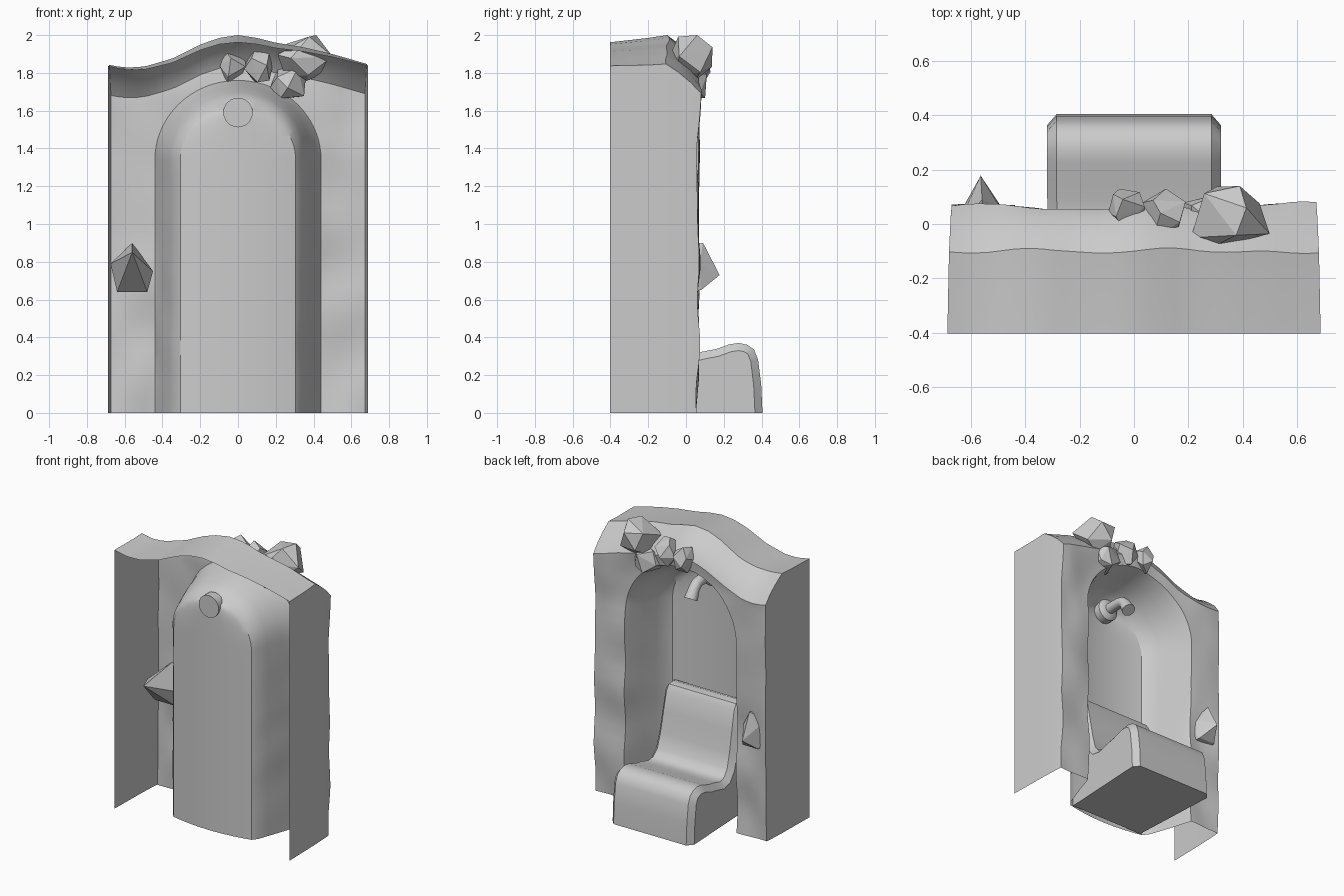
import bpy, bmesh, math, random
from mathutils import Vector, noise

if "Cube" in bpy.data.objects:
    bpy.data.objects.remove(bpy.data.objects["Cube"])

random.seed(4)
SPRING = 1.34


def finish(name, bm, angle=None):
    bmesh.ops.remove_doubles(bm, verts=bm.verts, dist=0.0005)
    bmesh.ops.recalc_face_normals(bm, faces=bm.faces)
    me = bpy.data.meshes.new(name)
    bm.to_mesh(me)
    bm.free()
    ob = bpy.data.objects.new(name, me)
    bpy.context.collection.objects.link(ob)
    if angle:
        bpy.ops.object.select_all(action='DESELECT')
        ob.select_set(True)
        bpy.context.view_layer.objects.active = ob
        bpy.ops.object.shade_smooth_by_angle(angle=math.radians(angle))
    return ob


def bridge(bm, rings, closed=False):
    rows = [[bm.verts.new(p) for p in r] for r in rings]
    for a, b in zip(rows, rows[1:]):
        n = len(a)
        for i in range(n if closed else n - 1):
            j = (i + 1) % n
            bm.faces.new((a[i], a[j], b[j], b[i]))
    return rows


# --- Grotto shell: arch-shaped rings from niche back out to the wall edges ---
CREST = [(-.7, 1.845), (-.6, 1.828), (-.5, 1.832), (-.35, 1.875), (-.2, 1.95), (-.1, 1.985), (0, 2.0),
         (.1, 1.985), (.2, 1.96), (.35, 1.935), (.5, 1.9), (.7, 1.842)]


def crest(x):
    for (x0, z0), (x1, z1) in zip(CREST, CREST[1:]):
        if x <= x1:
            return z0 + (z1 - z0) * (x - x0) / (x1 - x0)
    return CREST[-1][1]


NZ, NS, NT = 16, 6, 14                      # leg, shoulder and crown steps
CORNER = math.radians(29)
half = [i / NS * CORNER for i in range(NS)]
half += [CORNER + i / NT * (math.pi / 2 - CORNER) for i in range(NT)]
ANGLES = half + [math.pi / 2] + [math.pi - a for a in reversed(half)]


def with_legs(arch, y):
    (xr, zr), (xl, zl) = arch[0], arch[-1]
    legs = [SPRING * i / NZ for i in range(NZ)]
    pts = [(xr, z) for z in legs] + arch + [(xl, z) for z in reversed(legs)]
    return [Vector((x, y, z)) for x, z in pts]


def arch_ring(hw, apex, y):
    return with_legs([(hw * math.cos(a), SPRING + (apex - SPRING) * math.sin(a)) for a in ANGLES], y)


def box_ring(hx, drop, y, flat=0.0):
    def top(x):
        return crest(x) - drop - flat * (1 - abs(x) / hx)
    side = lambda s: [(s * hx, SPRING + (top(s * hx) - SPRING) * i / NS) for i in range(NS)]
    crown = [hx * (1 - i / NT) for i in range(2 * NT + 1)]
    return with_legs(side(1) + [(x, top(x)) for x in crown] + side(-1)[::-1], y)


niche = [(.44, 1.76, .055), (.425, 1.75, .02), (.395, 1.725, -.08), (.36, 1.695, -.18),
         (.335, 1.665, -.25), (.305, 1.625, -.285)]
niche = [arch_ring(*n) for n in niche]
back = [[Vector((p.x * k, -.285 - .035 * (1 - k * k), p.z)) for p in niche[-1]] for k in (0, .3, .6, .85)]
opening, edge = niche[0], box_ring(.672, .16, .065)
face = [[p.lerp(q, t) for p, q in zip(opening, edge)] for t in (.12, .25, .4, .55, .7, .85)]
outer = [edge, box_ring(.676, .10, .025), box_ring(.679, .045, -.04), box_ring(.682, 0, -.1),
         box_ring(.684, .005, -.2, .01), box_ring(.688, .008, -.403, .03)]
for ring in [opening] + face + [edge]:      # uneven rock surface
    for p in ring:
        p.y += .03 * noise.noise(Vector((p.x * 4, 1.7, p.z * 3.2)))
for p in outer[3]:
    p.y += .025 * noise.noise(Vector((p.x * 4, 5, 0)))
for ring in niche[1:-1]:
    for p in ring:
        p.x += .012 * noise.noise(Vector((p.y * 3, 3, p.z * 4)))
bm = bmesh.new()
bridge(bm, back + niche[::-1] + face + outer)
finish("grotto_shell", bm, 30)

# --- Seat: wavy side profile swept across, with rounded-off side edges ---
PROFILE = [(.405, 0), (.398, .15), (.382, .28), (.36, .335), (.325, .36), (.28, .37), (.23, .363), (.16, .338),
           (.09, .325), (.02, .305), (-.03, .315), (-.07, .36), (-.1, .46), (-.13, .6), (-.16, .735),
           (-.185, .775), (-.23, .785), (-.28, .765), (-.28, 0)]


def seat_ring(x, inset):
    out = []
    for i, (y, z) in enumerate(PROFILE):
        a, b = PROFILE[max(i - 1, 0)], PROFILE[min(i + 1, len(PROFILE) - 1)]
        d = Vector((b[0] - a[0], b[1] - a[1])).normalized()
        y2 = max(y - d.y * inset, -.28) if i < len(PROFILE) - 2 else y
        z2 = z if z == 0 else z - abs(d.x) * inset
        taper = 1 - .1 * min(max((.05 - y) / .3, 0), 1)      # narrows into the niche
        out.append((x * taper, y2, z2))
    return out


bm = bmesh.new()
rows = bridge(bm, [seat_ring(-.32, .04), seat_ring(-.285, 0), seat_ring(.285, 0), seat_ring(.32, .04)],
              closed=True)
bm.faces.new(rows[0])
bm.faces.new(rows[-1])
finish("seat", bm, 40)

# --- Water spout: flange, collar and bent pipe along a path in the x = 0 plane ---
PATH = [(-.328, 1.59, 0), (-.328, 1.59, .078), (-.265, 1.59, .078), (-.25, 1.59, .06), (-.245, 1.59, .036),
        (-.15, 1.59, .036), (-.115, 1.58, .036), (-.09, 1.555, .037), (-.055, 1.495, .045), (-.055, 1.495, 0)]
TILT = [0, 0, 0, 0, 0, 0, 25, 48, 60, 60]
bm = bmesh.new()
rings = []
for (y, z, r), t in zip(PATH, TILT):
    t = math.radians(t)
    rings.append([(r * math.cos(a), y + r * math.sin(a) * math.sin(t), z + r * math.sin(a) * math.cos(t))
                  for a in (math.tau * k / 24 for k in range(24))])
bridge(bm, rings, closed=True)
finish("water_spout", bm, 35)


# --- Rocks: faceted convex hulls ---
def hull(name, pts):
    bm = bmesh.new()
    for p in pts:
        bm.verts.new(p)
    res = bmesh.ops.convex_hull(bm, input=bm.verts)
    inner = [v for v in res["geom_interior"] if isinstance(v, bmesh.types.BMVert)]
    bmesh.ops.delete(bm, geom=inner, context='VERTS')
    finish(name, bm)


def rock(name, lo, hi, n=12):
    spin, pts = random.uniform(0, 6), []
    for i in range(n):                      # evenly spread, jittered directions
        z = 1 - 2 * (i + .5) / n
        a, r = spin + i * 2.4, math.sqrt(1 - z * z)
        p = Vector((r * math.cos(a), r * math.sin(a), z))
        pts.append((p + Vector([random.uniform(-.3, .3) for _ in range(3)])).normalized())
    mn = [min(p[i] for p in pts) for i in range(3)]
    mx = [max(p[i] for p in pts) for i in range(3)]
    hull(name, [[lo[i] + (hi[i] - lo[i]) * (p[i] - mn[i]) / (mx[i] - mn[i]) for i in range(3)] for p in pts])


rock("crown_rock_1", (-.095, -.02, 1.74), (.04, .13, 1.93))
rock("crown_rock_2", (.03, -.06, 1.75), (.19, .13, 1.945))
rock("crown_rock_3", (.21, -.09, 1.76), (.5, .14, 2.0))
rock("crown_rock_4", (.17, -.07, 1.665), (.36, .11, 1.83))
hull("side_rock", [(-.565, .178, .73), (-.56, .09, .9), (-.615, .07, .8), (-.5, .07, .79), (-.62, .08, .65),
                   (-.5, .08, .65), (-.56, -.26, .85), (-.675, -.05, .79), (-.45, -.03, .75),
                   (-.64, -.02, .64), (-.48, -.02, .64)])
